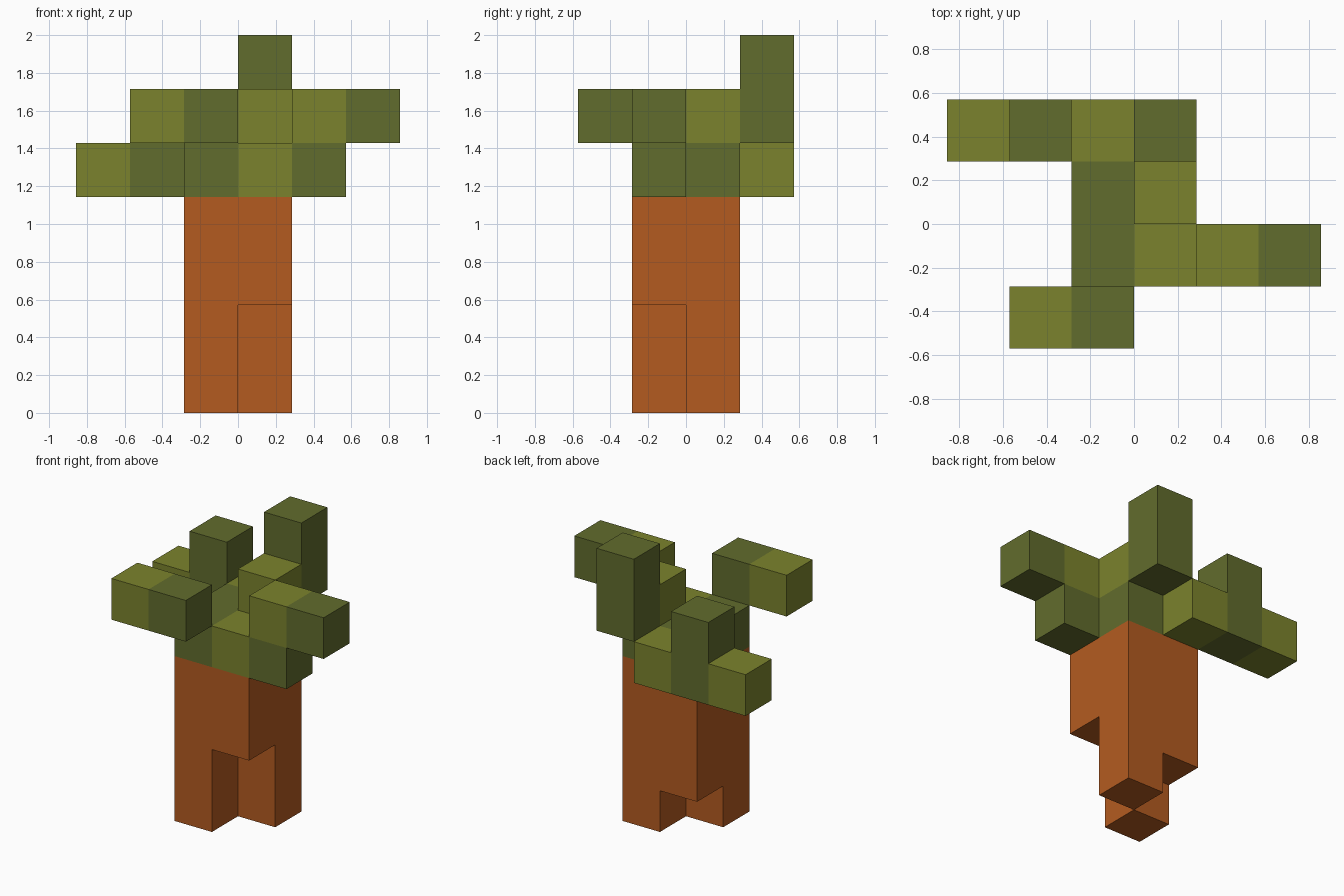
import bpy, bmesh, math
from mathutils import Vector

U = 2 / 7  # edge of one block; the model is seven blocks tall

cube = bpy.data.objects.get("Cube")
if cube:
    bpy.data.objects.remove(cube, do_unlink=True)


def make_material(name, rgb):
    mat = bpy.data.materials.new(name)
    mat.use_nodes = True
    colour = (*rgb, 1)
    mat.diffuse_color = colour
    bsdf = next(n for n in mat.node_tree.nodes if n.type == 'BSDF_PRINCIPLED')
    bsdf.inputs["Base Color"].default_value = colour
    bsdf.inputs["Roughness"].default_value = 0.9
    return mat


BARK = make_material("orange bark", (0.456, 0.105, 0.0144))
LIGHT = make_material("light olive leaf", (0.198, 0.226, 0.026))
DARK = make_material("dark olive leaf", (0.121, 0.150, 0.026))


def build_blocks(name, cells):
    """Outer skin of a group of unit blocks; cells maps (x, y, z) to a material."""
    mats = list(dict.fromkeys(cells.values()))
    bm = bmesh.new()
    for cell, mat in cells.items():
        centre = Vector(cell) + Vector((0.5, 0.5, 0.5))
        for axis in range(3):
            for sign in (-1, 1):
                normal = Vector((0, 0, 0))
                normal[axis] = sign
                if tuple(int(c + n) for c, n in zip(cell, normal)) in cells:
                    continue
                # two in-plane directions ordered so the face points outwards
                a, b = Vector((0, 0, 0)), Vector((0, 0, 0))
                a[(axis + 1) % 3] = 0.5
                b[(axis + 2) % 3] = 0.5 * sign
                mid = centre + normal * 0.5
                corners = (mid - a - b, mid + a - b, mid + a + b, mid - a + b)
                face = bm.faces.new([bm.verts.new(p * U) for p in corners])
                face.material_index = mats.index(mat)
    bmesh.ops.remove_doubles(bm, verts=bm.verts, dist=1e-4)
    bmesh.ops.dissolve_limit(bm, angle_limit=math.radians(1), verts=bm.verts,
                             edges=bm.edges, delimit={'MATERIAL', 'NORMAL'})
    mesh = bpy.data.meshes.new(name)
    bm.to_mesh(mesh)
    bm.free()
    for mat in mats:
        mesh.materials.append(mat)
    obj = bpy.data.objects.new(name, mesh)
    bpy.context.collection.objects.link(obj)
    return obj


# Trunk: two by two blocks, with two legs raised off the ground
leg_start = {(-1, -1): 0, (0, 0): 0, (0, -1): 2, (-1, 0): 1}
build_blocks("trunk", {(x, y, z): BARK
                       for (x, y), low in leg_start.items()
                       for z in range(low, 4)})

# Leaf crown resting on the trunk, with one raised block
build_blocks("leaf_crown", {
    (-1, -1, 4): DARK, (-1, 0, 4): DARK, (0, 0, 4): DARK,
    (0, -1, 4): LIGHT, (1, -1, 4): DARK, (0, 0, 5): LIGHT})

# Back right branch with an upright block
build_blocks("back_right_branch", {
    (-1, 1, 4): LIGHT, (-2, 1, 4): DARK, (-3, 1, 4): LIGHT, (-2, 1, 5): DARK})

# Back left upright
build_blocks("back_left_upright", {(0, 1, 5): DARK, (0, 1, 6): DARK})

# Left branch
build_blocks("left_branch", {(1, -1, 5): LIGHT, (2, -1, 5): DARK})

# Front right branch
build_blocks("front_right_branch", {(-1, -2, 5): DARK, (-2, -2, 5): LIGHT})
